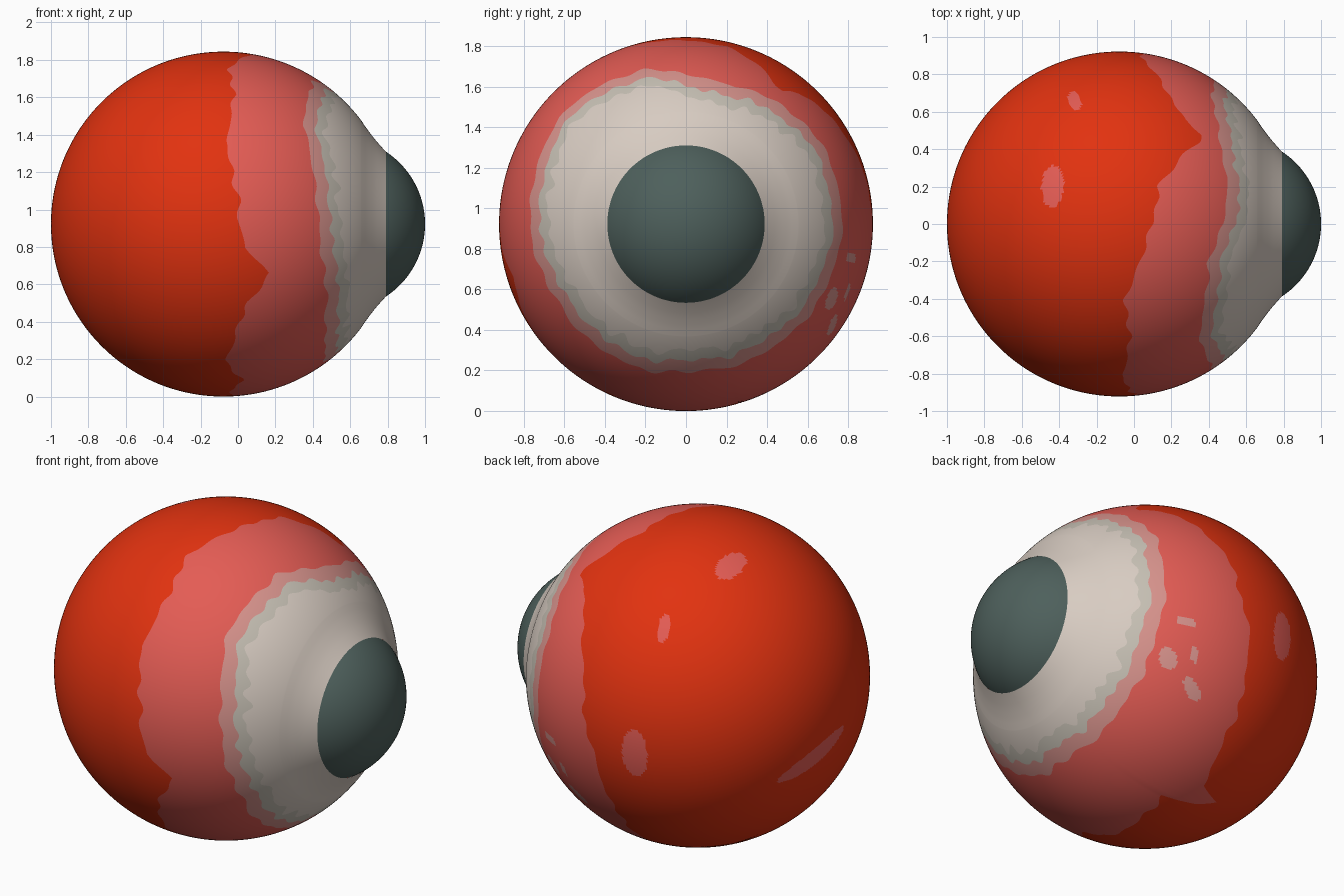
import bpy, bmesh, math, random
from mathutils import Vector

if "Cube" in bpy.data.objects:
    bpy.data.objects.remove(bpy.data.objects["Cube"])

random.seed(4)
CX, CZ, R = -0.078, 0.922, 0.922      # ball centre and radius
N = 360                               # columns around the x axis


def mat(name, c):
    m = bpy.data.materials.new(name)
    m.diffuse_color = (*c, 1)
    m.use_nodes = True
    m.node_tree.nodes["Principled BSDF"].inputs["Base Color"].default_value = m.diffuse_color
    return m


RED = mat("red", (0.76, 0.032, 0.005))
PINK = mat("pink", (0.775, 0.107, 0.089))
PALE = mat("pale_pink", (0.68, 0.29, 0.262))
GREY = mat("pale_grey", (0.56, 0.52, 0.45))
CREAM = mat("cream", (0.686, 0.604, 0.539))
TEAL = mat("dark_teal", (0.076, 0.117, 0.107))

# Colour border positions (angle from +y towards +z, x)
RED_EDGE = [(-6, -.03), (6, .03), (17, .06), (29, .12), (49, .27), (54, .36), (62, .3), (77, .13),
            (90, .1), (103, .03), (116, -.05), (131, -.02), (151, -.06), (162, -.03),
            (175, 0), (188, .04), (197, .16), (204, .1), (215, 0), (232, -.06), (246, .02),
            (255, -.04), (270, -.02), (286, .01), (288, -.2), (291, -.3), (296, -.15),
            (309, -.1), (330, -.09)]
PINK_EDGE = [(0, .43), (30, .42), (55, .46), (70, .5), (90, .48), (105, .4), (120, .38),
             (140, .35), (160, .41), (180, .43), (205, .47), (230, .47), (250, .46),
             (270, .49), (300, .47), (330, .45)]


def wobble(amp):
    terms = [(random.randint(10, 55), random.uniform(0, 6.28)) for _ in range(7)]
    return lambda t: amp * sum(math.sin(k * math.radians(t) + p) for k, p in terms) / 3


def border(knots, t):
    pts = [(knots[-1][0] - 360, knots[-1][1])] + knots + [(knots[0][0] + 360, knots[0][1])]
    for (a, u), (b, v) in zip(pts, pts[1:]):
        if a <= t <= b:
            return u + (v - u) * (t - a) / (b - a)
    return pts[-1][1]


def phi(x):
    return math.acos(max(-1, min(1, -(x - CX) / R)))


w1, w2, w3, w4 = wobble(.012), wobble(.012), wobble(.008), wobble(.01)
# Neck that flares from the ball to the bulge
NECK = [(.68, .522), (.70, .495), (.715, .475), (.73, .456), (.745, .438), (.76, .421),
        (.775, .404), (.79, .388)]
COUNTS = [110, 40, 6, 6, 30]


def column(t):
    """Profile points from the back pole to the rim for one angle."""
    p = border(PINK_EDGE, t) + w2(t)
    pale = p + .065 + w3(t)
    stops = [0, phi(border(RED_EDGE, t) + w1(t)), phi(p), phi(pale),
             phi(pale + .05 + w4(t)), phi(.66)]
    out = []
    for a, b, n in zip(stops, stops[1:], COUNTS):
        for i in range(n):
            f = a + (b - a) * (i + 1) / n
            out.append((CX - R * math.cos(f), R * math.sin(f)))
    return out + NECK


# Patches: unit direction, long axis, half length, half width, material index
PATCHES = [((-.39, .22, .895), (0, 1, -.25), .125, .07, 1),
           ((-.26, .72, .645), (-.2, .65, -.75), .085, .035, 1),
           ((-.23, .97, -.07), (0, 0, 1), .155, .08, 1),
           ((-.96, .19, -.19), (.12, .46, -.2), .27, .06, 1),
           ((.48, .78, -.40), (.3, 0, .6), .07, .05, 2),
           ((.30, .78, -.54), (.5, 0, .5), .08, .04, 2),
           ((.43, .88, -.18), (1, 0, .1), .06, .03, 2),
           ((.35, .86, -.36), (.2, 0, .8), .05, .025, 2)]
PATCHES = [(Vector(c).normalized(), Vector(a), l, s, m) for c, a, l, s, m in PATCHES]


def patch_index(p, base):
    d = (p - Vector((CX, 0, CZ))).normalized()
    for c, a, l, s, m in PATCHES:
        if m != base + 1 or d.dot(c) < .9:
            continue
        u = (a - c * a.dot(c)).normalized()
        e = d - c
        if (e.dot(u) / l) ** 2 + (e.dot(c.cross(u)) / s) ** 2 < 1:
            return m
    return base


def lathe(name, cols, pole_x, mats, rule, flip=False):
    """Skin columns of (x, radius) around the x axis, closed at a pole."""
    bm = bmesh.new()
    pole = bm.verts.new((pole_x, 0, CZ))
    grid = []
    for k, col in enumerate(cols):
        t = 2 * math.pi * k / N
        grid.append([bm.verts.new((x, r * math.cos(t), CZ + r * math.sin(t))) for x, r in col])
    for k in range(N):
        a, b = grid[k], grid[(k + 1) % N]
        for i in range(len(a)):
            vs = [pole, b[0], a[0]] if i == 0 else [a[i - 1], b[i - 1], b[i], a[i]]
            f = bm.faces.new(vs[::-1] if flip else vs)
            f.smooth = True
            f.material_index = rule(i, f.calc_center_median())
    bmesh.ops.recalc_face_normals(bm, faces=bm.faces)
    me = bpy.data.meshes.new(name)
    bm.to_mesh(me)
    bm.free()
    for m in mats:
        me.materials.append(m)
    ob = bpy.data.objects.new(name, me)
    bpy.context.collection.objects.link(ob)
    return ob


def band(i, p):
    total = 0
    for k, n in enumerate(COUNTS):
        total += n
        if i < total:
            return patch_index(p, k) if k < 2 else k
    return 4


# Eyeball with its colour bands
lathe("eyeball", [column(360 * k / N if k * 360 / N < 354 else 360 * k / N - 360)
                  for k in range(N)], CX - R, [RED, PINK, PALE, GREY, CREAM], band)

# Dark bulging front cap
CR, CC = .463, .537
half = math.asin(.388 / CR)
cap = [(CC + CR * math.cos(half * i / 24), CR * math.sin(half * i / 24)) for i in range(1, 25)]
lathe("iris_cap", [cap] * N, CC + CR, [TEAL], lambda i, p: 0, True)
